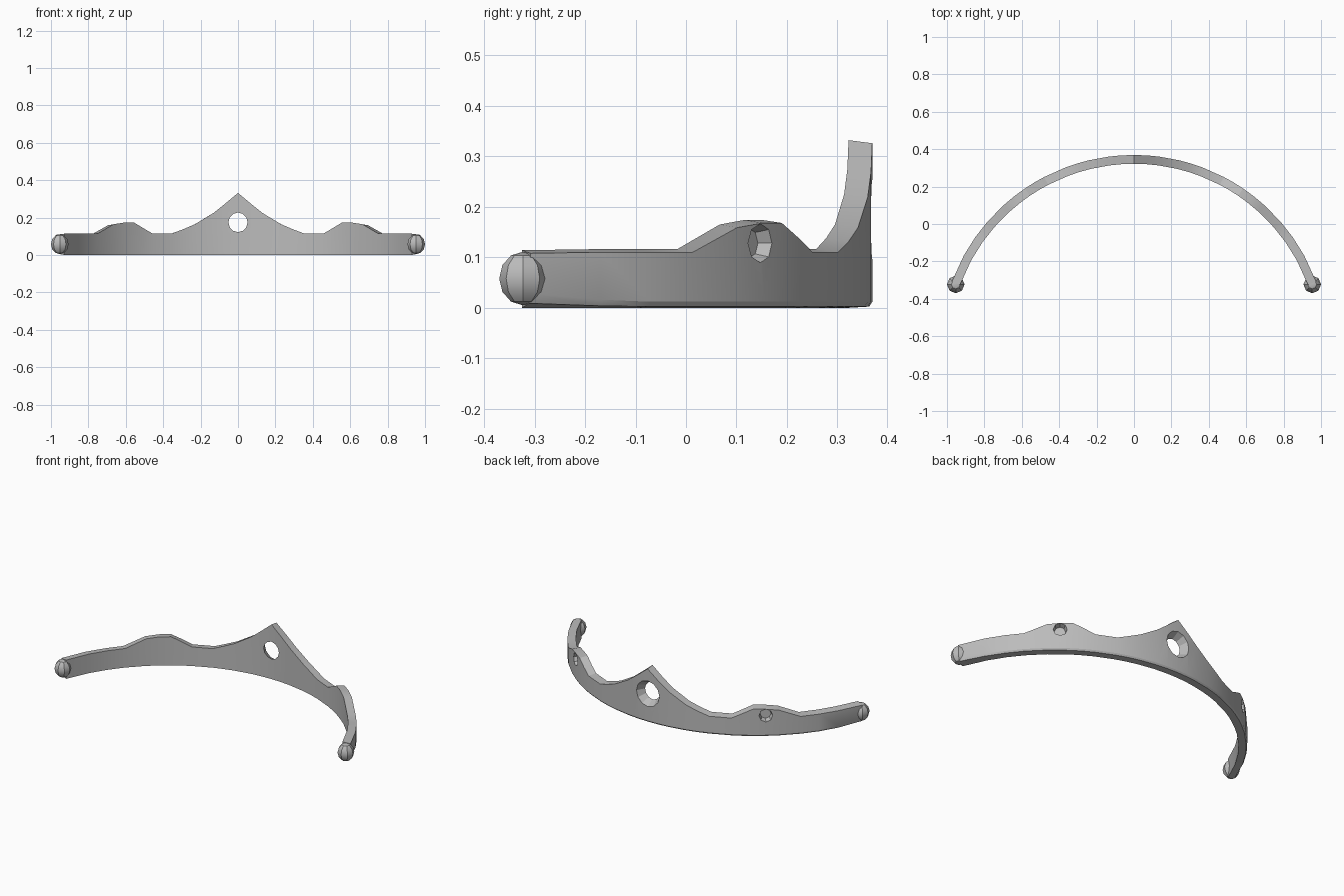
import bpy, bmesh, math
from mathutils import Vector, Matrix

cube = bpy.data.objects.get("Cube")
if cube:
    bpy.data.objects.remove(cube)

metal = bpy.data.materials.new("grey metal")
metal.use_nodes = True
GREY = (0.5, 0.5, 0.5, 1)
metal.diffuse_color = GREY
metal.node_tree.nodes["Principled BSDF"].inputs["Base Color"].default_value = GREY

ARC_Y = -0.67            # centre of the band's arc
INNER, OUTER = 0.992, 1.039
MID = (INNER + OUTER) / 2


def make_object(name, bm):
    bmesh.ops.recalc_face_normals(bm, faces=bm.faces)
    mesh = bpy.data.meshes.new(name)
    bm.to_mesh(mesh)
    bm.free()
    obj = bpy.data.objects.new(name, mesh)
    bpy.context.collection.objects.link(obj)
    mesh.materials.append(metal)
    return obj


def activate(obj):
    bpy.ops.object.select_all(action='DESELECT')
    obj.select_set(True)
    bpy.context.view_layer.objects.active = obj


def smooth(obj, angle):
    activate(obj)
    bpy.ops.object.shade_smooth_by_angle(angle=math.radians(angle))


def on_arc(radius, angle, z):
    return Vector((radius * math.sin(angle), ARC_Y + radius * math.cos(angle), z))


# Band: top outline as (distance from the middle, height), mirrored
half = [(0, 0.332), (0.07, 0.275), (0.134, 0.225), (0.235, 0.165), (0.3, 0.138),
        (0.36, 0.116), (0.47, 0.116), (0.52, 0.145), (0.57, 0.174), (0.62, 0.174),
        (0.68, 0.165), (0.765, 0.116), (0.83, 0.116), (0.89, 0.116), (0.952, 0.114)]
outline = [(-x, z) for x, z in half[:0:-1]] + half

bm = bmesh.new()
rings = []
for x, top in outline:
    a = math.asin(x / MID)
    lift = 0.006 + 0.016 * max(0, (abs(x) - 0.87) / 0.08)
    corners = [(INNER, 0), (OUTER - 0.006, lift * 0.4), (OUTER, lift + 0.006),
               (OUTER, top - 0.006), (INNER, top)]
    rings.append([bm.verts.new(on_arc(r, a, z)) for r, z in corners])
for a, b in zip(rings, rings[1:]):
    for i in range(len(a)):
        j = (i + 1) % len(a)
        bm.faces.new((a[i], a[j], b[j], b[i]))
bm.faces.new(rings[0])
bm.faces.new(rings[-1])
band = make_object("tiara_band", bm)


# Holes: a flared one through the peak and blind sockets in the side crests
def cut_hole(name, angle, z, r_in, r_out, radius, depth, sides):
    bm = bmesh.new()
    place = (Matrix.Translation(on_arc(radius, angle, z))
             @ Matrix.Rotation(-angle, 4, 'Z') @ Matrix.Rotation(-math.pi / 2, 4, 'X'))
    bmesh.ops.create_cone(bm, cap_ends=True, segments=sides, radius1=r_in,
                          radius2=r_out, depth=depth, matrix=place)
    cutter = make_object(name, bm)
    cutter.hide_render = True
    mod = band.modifiers.new(name, 'BOOLEAN')
    mod.operation, mod.solver, mod.object = 'DIFFERENCE', 'EXACT', cutter
    activate(band)
    bpy.ops.object.modifier_apply(modifier=mod.name)
    bpy.data.objects.remove(cutter)


cut_hole("peak_cutter", 0, 0.175, 0.046, 0.085, MID, 0.07, 12)
for side in (-1, 1):
    cut_hole("socket_cutter", side * 0.665, 0.128, 0.03, 0.047, OUTER, 0.06, 8)
smooth(band, 25)

# Faceted knobs on both ends
for side, label in ((-1, "right"), (1, "left")):
    bm = bmesh.new()
    bmesh.ops.create_uvsphere(bm, u_segments=8, v_segments=6, radius=1)
    bmesh.ops.scale(bm, vec=(0.047, 0.047, 0.053), verts=bm.verts)
    bmesh.ops.translate(bm, vec=(side * 0.953, -0.323, 0.058), verts=bm.verts)
    smooth(make_object(label + "_end_knob", bm), 30)
